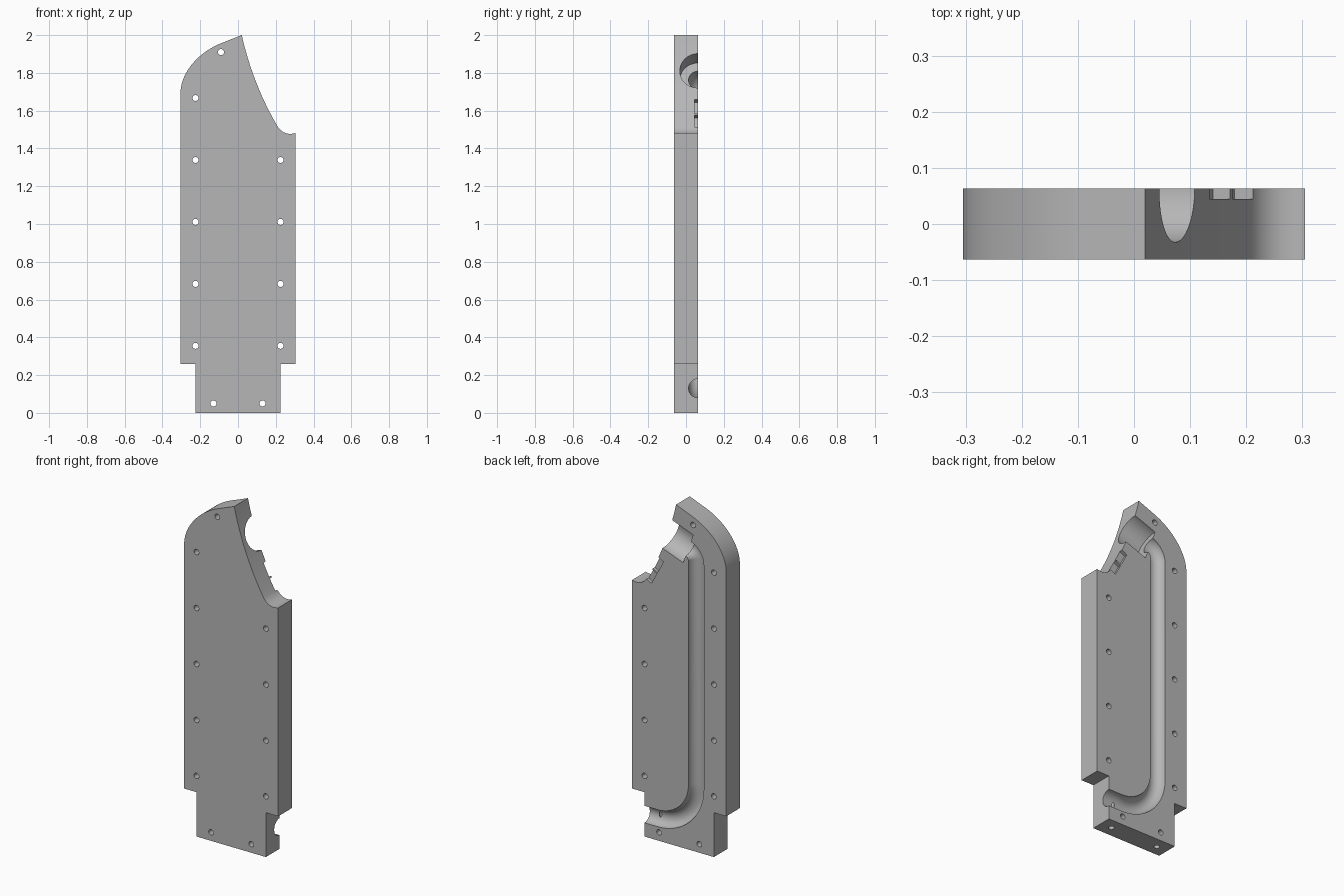
import bpy, bmesh
from math import sin, cos, pi, radians
from mathutils import Vector, Matrix
from mathutils.geometry import interpolate_bezier

cube = bpy.data.objects.get("Cube")
if cube:
    bpy.data.objects.remove(cube, do_unlink=True)

HALF = 0.0635          # half thickness of the plate

grey = bpy.data.materials.new("plain grey")
grey.use_nodes = True
grey.diffuse_color = (0.47, 0.47, 0.47, 1)
grey.node_tree.nodes["Principled BSDF"].inputs["Base Color"].default_value = grey.diffuse_color


def make_object(name, bm):
    bmesh.ops.recalc_face_normals(bm, faces=bm.faces[:])
    mesh = bpy.data.meshes.new(name)
    bm.to_mesh(mesh)
    bm.free()
    mesh.materials.append(grey)
    obj = bpy.data.objects.new(name, mesh)
    bpy.context.collection.objects.link(obj)
    return obj


def curve(a, b, c, d, steps=20):
    pts = [Vector((x, 0, z)) for x, z in (a, b, c, d)]
    return [(p.x, p.z) for p in interpolate_bezier(*pts, steps)]


def arc(cx, cz, r, start, end, steps):
    angles = [radians(start + (end - start) * i / steps) for i in range(steps + 1)]
    return [(cx + r * cos(a), cz + r * sin(a)) for a in angles]


def tube(name, path, radius, y=0.0, sides=32):
    """Solid round bar along a path in the xz plane."""
    bm = bmesh.new()
    pts = [Vector((x, y, z)) for x, z in path]
    rings = []
    for i, p in enumerate(pts):
        t = (pts[min(i + 1, len(pts) - 1)] - pts[max(i - 1, 0)]).normalized()
        across = Vector((-t.z, 0, t.x))
        rings.append([bm.verts.new(p + radius * (across * cos(a) + Vector((0, sin(a), 0))))
                      for a in (2 * pi * (k + 0.5) / sides for k in range(sides))])
    for r, s in zip(rings, rings[1:]):
        for k in range(sides):
            n = (k + 1) % sides
            bm.faces.new((r[k], r[n], s[n], s[k]))
    bm.faces.new(rings[0])
    bm.faces.new(rings[-1])
    return make_object(name, bm)


def screw_hole(x, z):
    bm = bmesh.new()
    bmesh.ops.create_cone(bm, cap_ends=True, segments=20, radius1=0.016, radius2=0.016,
                          depth=0.4, matrix=Matrix.Translation((x, 0, z)) @ Matrix.Rotation(pi / 2, 4, 'X'))
    return make_object("screw_hole", bm)


def notch(x, z, length):
    bm = bmesh.new()
    place = Matrix.Translation((x, HALF, z)) @ Matrix.Rotation(radians(-28), 4, 'Y')
    bmesh.ops.create_cube(bm, size=1, matrix=place @ Matrix.Diagonal((0.07, 0.038, length, 1)))
    return make_object("notch", bm)


# Plate outline, counter-clockwise from the foot
outline = [(-0.225, 0), (0.225, 0), (0.225, 0.26), (0.305, 0.26)]
outline += curve((0.305, 1.482), (0.265, 1.468), (0.228, 1.485), (0.209, 1.518), 12)
outline += curve((0.209, 1.518), (0.13, 1.65), (0.06, 1.82), (0.02, 2.0))[1:]
outline += curve((-0.087, 1.958), (-0.21, 1.91), (-0.305, 1.80), (-0.305, 1.69))
outline += [(-0.305, 0.26), (-0.225, 0.26)]

bm = bmesh.new()
face = bm.faces.new([bm.verts.new((x, -HALF, z)) for x, z in outline])
ext = bmesh.ops.extrude_face_region(bm, geom=[face])
bmesh.ops.translate(bm, vec=(0, 2 * HALF, 0),
                    verts=[v for v in ext["geom"] if isinstance(v, bmesh.types.BMVert)])
plate = make_object("grooved_plate", bm)

# Half-round groove in the back, from the upper socket to the foot's side
mouth, out = Vector((0.073, 1.81)), Vector((0.94, 0.342))
groove_path = [tuple(mouth - out * 0.09)]
groove_path += arc(-0.0325, 1.689, 0.0775, 110, 180, 12)
groove_path += arc(0.14, 0.38, 0.25, 180, 270, 24) + [(0.4, 0.13)]
cutters = [tube("groove", groove_path, 0.05, HALF)]

# Wide socket opening on the curved edge
cutters.append(tube("socket", [tuple(mouth - out * 0.14), tuple(mouth + out * 0.15)], 0.096, HALF, 48))

# Shallow notches below the socket
cutters += [notch(0.152, 1.622, 0.083), notch(0.193, 1.545, 0.074)]

# Screw holes through the plate
for side in (-1, 1):
    cutters += [screw_hole(side * 0.225, 0.355 + 0.328 * i) for i in range(4)]
    cutters.append(screw_hole(side * 0.13, 0.05))
    cutters.append(tube("foot_hole", [(side * 0.155, -0.1), (side * 0.155, 0.2)], 0.016, 0, 20))
cutters += [screw_hole(-0.225, 1.667), screw_hole(-0.09, 1.91)]

# Cut everything, then drop the helpers
for c in cutters:
    c.hide_render = True
    mod = plate.modifiers.new(c.name, 'BOOLEAN')
    mod.operation = 'DIFFERENCE'
    mod.solver = 'EXACT'
    mod.object = c
bpy.context.view_layer.update()
result = bpy.data.meshes.new_from_object(plate.evaluated_get(bpy.context.evaluated_depsgraph_get()))
plate.modifiers.clear()
plate.data = result
for c in cutters:
    bpy.data.objects.remove(c, do_unlink=True)

bpy.ops.object.select_all(action='DESELECT')
plate.select_set(True)
bpy.context.view_layer.objects.active = plate
bpy.ops.object.shade_smooth_by_angle(angle=radians(30))
